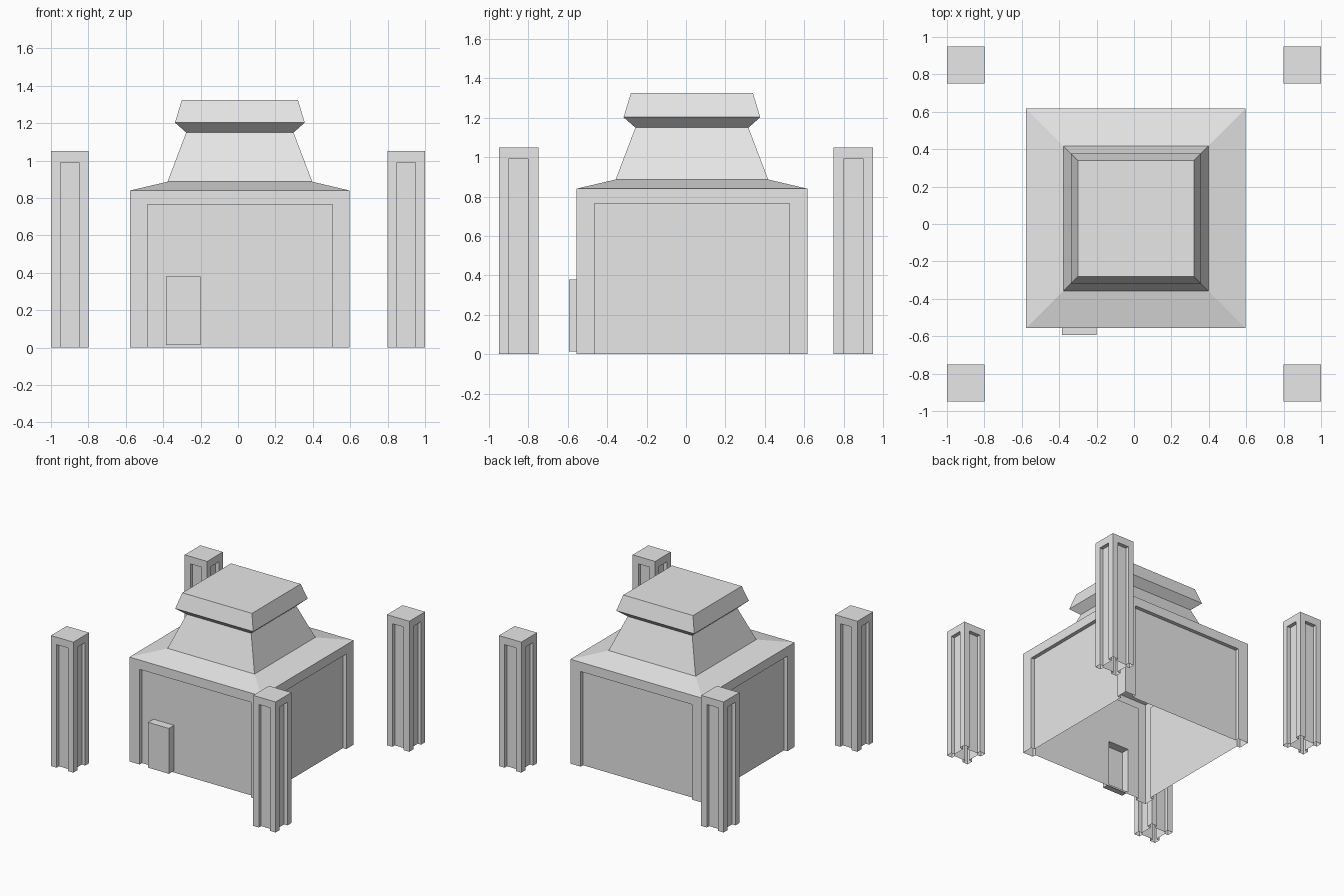
import bpy, bmesh
from math import pi
from mathutils import Matrix

cube = bpy.data.objects.get("Cube")
if cube:
    bpy.data.objects.remove(cube, do_unlink=True)

stone = bpy.data.materials.new("pale_grey_stone")
stone.use_nodes = True
GREY = (0.8, 0.8, 0.8, 1)
stone.diffuse_color = GREY
stone.node_tree.nodes["Principled BSDF"].inputs["Base Color"].default_value = GREY

RECESS = 0.03
HALL = (0.01, 0.03, 0)


def finish(name, bm, location):
    """Weld a mesh, face it outwards and add it to the scene."""
    bmesh.ops.remove_doubles(bm, verts=bm.verts, dist=0.0005)
    bmesh.ops.recalc_face_normals(bm, faces=bm.faces)
    mesh = bpy.data.meshes.new(name)
    bm.to_mesh(mesh)
    bm.free()
    mesh.materials.append(stone)
    obj = bpy.data.objects.new(name, mesh)
    obj.location = location
    bpy.context.collection.objects.link(obj)
    return obj


def face(bm, points, turn=Matrix()):
    return bm.faces.new([bm.verts.new(turn @ Matrix.Translation(p).translation) for p in points])


def panel_wall(bm, half, height, panel, top, turn, opening=None):
    """One wall sheet: flat frame, recessed panel down to the ground."""
    out, inn = -half, -half + RECESS
    frame = [(-half, 0), (-panel, 0), (-panel, top), (panel, top),
             (panel, 0), (half, 0), (half, height), (-half, height)]
    face(bm, [(x, out, z) for x, z in frame], turn)
    # Jambs and lintel of the recess
    rim = frame[1:5]
    for (xa, za), (xb, zb) in zip(rim, rim[1:]):
        face(bm, [(xa, out, za), (xa, inn, za), (xb, inn, zb), (xb, out, zb)], turn)
    # Recessed panel, optionally around an opening
    base = [(-panel, 0), (panel, 0)]
    if opening:
        l, r, sill, head = opening
        base[1:1] = [(l, 0), (l, sill), (l, head), (r, head), (r, sill), (r, 0)]
        face(bm, [(l, inn, 0), (r, inn, 0), (r, inn, sill), (l, inn, sill)], turn)
    outline = base + [(panel, top), (-panel, top)]
    face(bm, [(x, inn, z) for x, z in outline], turn)


def panelled_shell(name, location, half, height, panel, top, opening=None, lid=False):
    """Four panelled walls, open underneath."""
    bm = bmesh.new()
    for i in range(4):
        panel_wall(bm, half, height, panel, top, Matrix.Rotation(i * pi / 2, 4, 'Z'),
                   opening if i == 0 else None)
    if lid:
        face(bm, [(x * half, y * half, height) for x, y in SQUARE])
    return finish(name, bm, location)


SQUARE = [(-1, -1), (1, -1), (1, 1), (-1, 1)]

# Main hall walls
HALF = 0.587
DOOR = (-0.395, -0.21, 0.015, 0.38)
panelled_shell("hall_walls", HALL, HALF, 0.84, 0.495, 0.765, opening=DOOR)

# Stepped roof: square rings of (half width, height), closed on top
bm = bmesh.new()
rings = [[bm.verts.new((x * h, y * h, z)) for x, y in SQUARE]
         for h, z in [(HALF, 0.84), (0.387, 0.887), (0.287, 1.15), (0.347, 1.203), (0.31, 1.325)]]
for low, high in zip(rings, rings[1:]):
    for i in range(4):
        j = (i + 1) % 4
        bm.faces.new((low[i], low[j], high[j], high[i]))
bm.faces.new(rings[-1])
finish("roof", bm, HALL)

# Door: raised box, hollow behind
bm = bmesh.new()
l, r, sill, head = DOOR
front, back = -0.623, -HALF + RECESS
corners = [(l, sill), (r, sill), (r, head), (l, head)]
face(bm, [(x, front, z) for x, z in corners])
for i in range(4):
    (xa, za), (xb, zb) = corners[i], corners[(i + 1) % 4]
    face(bm, [(xa, back, za), (xb, back, zb), (xb, front, zb), (xa, front, za)])
finish("door", bm, HALL)

# Free-standing corner pillars
for sx, side in ((-1, "right"), (1, "left")):
    for sy, end in ((-1, "front"), (1, "back")):
        panelled_shell(f"{end}_{side}_pillar", (sx * 0.9, sy * 0.85, 0),
                       0.1, 1.05, 0.05, 0.99, lid=True)
